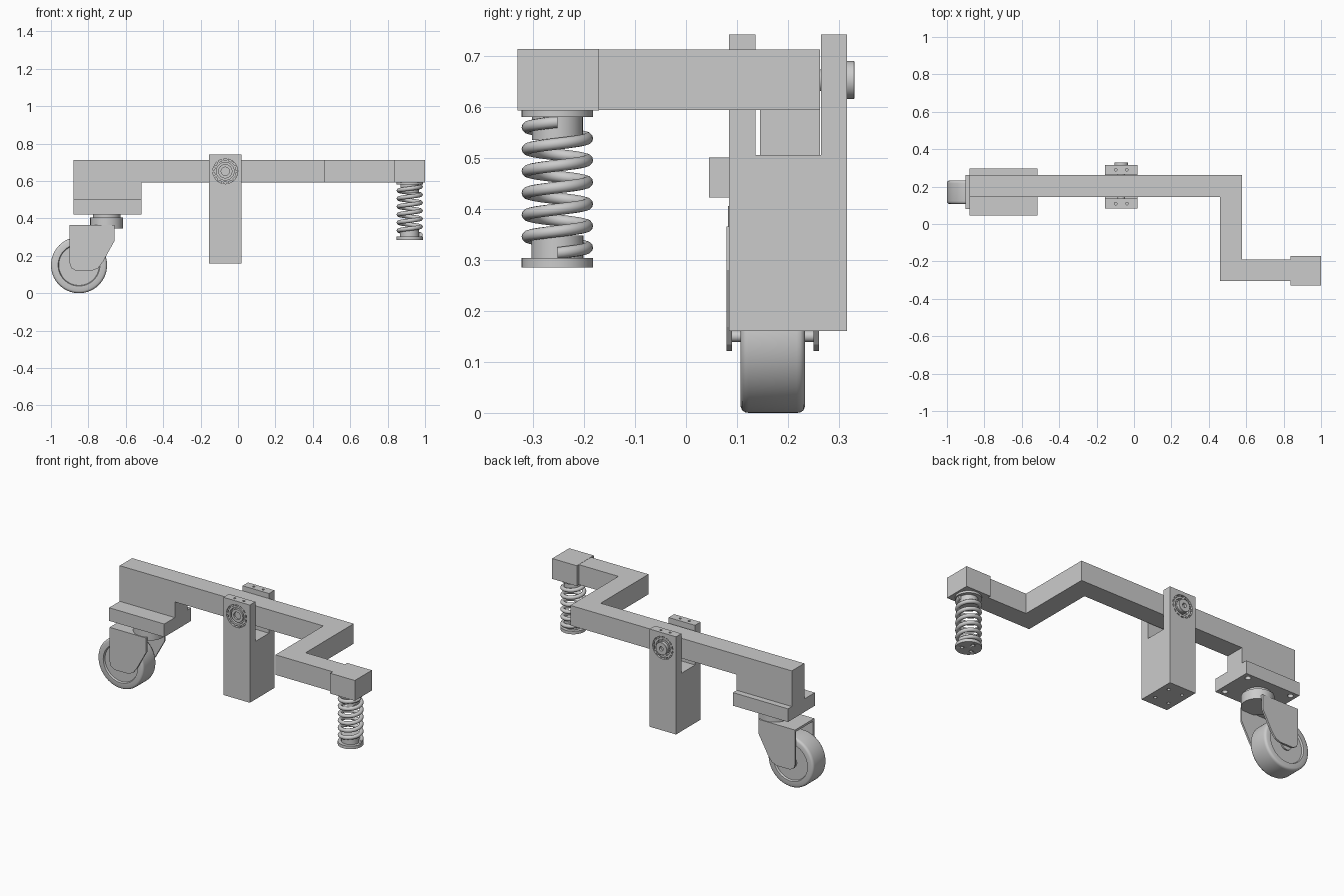
import bpy, bmesh, math
from mathutils import Vector

if "Cube" in bpy.data.objects:
    bpy.data.objects.remove(bpy.data.objects["Cube"])


def place(axis, a, b, h):
    # put a 2D point (a, b) at height h along the axis
    return {'x': Vector((h, a, b)), 'y': Vector((a, h, b)), 'z': Vector((a, b, h))}[axis]


def finish(name, bm, smooth=False):
    bmesh.ops.remove_doubles(bm, verts=bm.verts, dist=1e-6)
    bmesh.ops.recalc_face_normals(bm, faces=bm.faces)
    me = bpy.data.meshes.new(name)
    bm.to_mesh(me)
    bm.free()
    ob = bpy.data.objects.new(name, me)
    bpy.context.collection.objects.link(ob)
    if smooth:
        bpy.ops.object.select_all(action='DESELECT')
        ob.select_set(True)
        bpy.context.view_layer.objects.active = ob
        bpy.ops.object.shade_smooth_by_angle(angle=math.radians(35))
    return ob


def prism(name, pts, axis, lo, hi):
    bm = bmesh.new()
    f = bm.faces.new([bm.verts.new(place(axis, a, b, lo)) for a, b in pts])
    r = bmesh.ops.extrude_face_region(bm, geom=[f])
    verts = [v for v in r['geom'] if isinstance(v, bmesh.types.BMVert)]
    bmesh.ops.translate(bm, verts=verts, vec=place(axis, 0, 0, hi - lo))
    return finish(name, bm)


def box(name, x, y, z):
    return prism(name, [(x[0], y[0]), (x[1], y[0]), (x[1], y[1]), (x[0], y[1])], 'z', *z)


def lathe(name, profile, axis, c, n=40, closed=False):
    # revolve (radius, height) points about an axis through c
    bm = bmesh.new()
    rings = []
    for i in range(n):
        t = 2 * math.pi * i / n
        rings.append([bm.verts.new(place(axis, c[0] + r * math.cos(t), c[1] + r * math.sin(t), h))
                      for r, h in profile])
    m = len(profile)
    for i in range(n):
        p, q = rings[i], rings[(i + 1) % n]
        for j in range(m if closed else m - 1):
            k = (j + 1) % m
            bm.faces.new((p[j], p[k], q[k], q[j]))
    bmesh.ops.dissolve_degenerate(bm, edges=bm.edges, dist=1e-7)
    return finish(name, bm, True)


def cyl(name, r, lo, hi, axis, c, n=40):
    return lathe(name, [(0, lo), (r, lo), (r, hi), (0, hi)], axis, c, n)


def ring(name, r0, r1, lo, hi, axis, c, n=40):
    return lathe(name, [(r0, lo), (r1, lo), (r1, hi), (r0, hi)], axis, c, n, True)


def cut(ob, cutters):
    for k in cutters:
        m = ob.modifiers.new('cut', 'BOOLEAN')
        m.operation, m.solver, m.object = 'DIFFERENCE', 'EXACT', k
        k.hide_render = True
    dg = bpy.context.evaluated_depsgraph_get()
    me = bpy.data.meshes.new_from_object(ob.evaluated_get(dg))
    ob.modifiers.clear()
    ob.data = me
    for k in cutters:
        bpy.data.objects.remove(k)


# cranked arm with end block and riser over the caster
A0, A1 = 0.145, 0.262
prism('arm', [(-0.88, A0), (0.46, A0), (0.46, -0.305), (0.84, -0.305), (0.84, -0.19),
              (0.578, -0.19), (0.578, A1), (-0.88, A1)], 'z', 0.593, 0.712)
box('arm_end_block', (0.838, 1.0), (-0.33, -0.17), (0.592, 0.713))
box('arm_riser', (-0.88, -0.517), (A0, A1), (0.497, 0.593))

# caster mounting plate with four bolt holes underneath
plate = box('caster_plate', (-0.88, -0.517), (0.045, 0.298), (0.422, 0.5))
cut(plate, [cyl('hole', 0.016, 0.40, 0.45, 'z', (x, y), 20)
            for x in (-0.845, -0.555) for y in (0.078, 0.265)])

# forked post: U-profile, bearing recesses, screw holes in both ends
P = (-0.068, 0.652)
post = prism('forked_post', [(0.084, 0.16), (0.315, 0.16), (0.315, 0.741), (0.264, 0.741),
                             (0.264, 0.505), (0.136, 0.505), (0.136, 0.741), (0.084, 0.741)],
             'x', -0.155, 0.019)
holes = [cyl('recess', 0.067, 0.06, 0.106, 'y', P), cyl('recess', 0.067, 0.293, 0.34, 'y', P)]
for dx in (-0.03, 0.03):
    holes += [cyl('hole', 0.007, 0.715, 0.76, 'z', (P[0] + dx, y), 16) for y in (0.109, 0.29)]
    holes += [cyl('hole', 0.009, 0.14, 0.19, 'z', (P[0] + dx * 1.5, y), 16) for y in (0.145, 0.255)]
cut(post, holes)

# bearings in the recesses, with rollers round the rim
for tag, face, s in (('front', 0.084, 1), ('back', 0.315, -1)):
    def span(a, b):
        return sorted((face + s * a, face + s * b))
    ring(tag + '_bearing_outer', 0.047, 0.058, *span(0.003, 0.023), 'y', P)
    ring(tag + '_bearing_inner', 0.022, 0.038, *span(0.004, 0.023), 'y', P)
    for i in range(14):
        t = 2 * math.pi * i / 14
        cyl(tag + '_bearing_roller', 0.006, *span(0.002, 0.023), 'y',
            (P[0] + 0.061 * math.cos(t), P[1] + 0.061 * math.sin(t)), 12)

# pivot shaft with a flanged back end
lathe('pivot_shaft', [(0, 0.098), (0.021, 0.098), (0.021, 0.312), (0.037, 0.312), (0.037, 0.329),
                      (0.036, 0.33), (0.013, 0.33), (0.013, 0.315), (0, 0.315)], 'y', P)

# spring seats
S = (0.918, -0.252)
lathe('spring_top_seat', [(0, 0.593), (0.07, 0.593), (0.07, 0.58), (0.05, 0.58),
                          (0.05, 0.535), (0, 0.535)], 'z', S)
foot = lathe('spring_foot', [(0, 0.285), (0.07, 0.285), (0.07, 0.303), (0.051, 0.303),
                             (0.051, 0.347), (0, 0.347)], 'z', S)
cut(foot, [cyl('hole', 0.009, 0.27, 0.30, 'z',
               (S[0] + 0.035 * math.cos(a), S[1] + 0.035 * math.sin(a)), 16)
           for a in (math.pi / 2, math.pi * 7 / 6, math.pi * 11 / 6)])

# coil spring swept along a helix
W, R, TURNS, STEPS, SIDES = 0.0115, 0.0585, 6, 32, 12
bm = bmesh.new()
loops = []
z0, z1 = 0.313, 0.57
for i in range(TURNS * STEPS + 1):
    t = 2 * math.pi * i / STEPS
    z = z0 + (z1 - z0) * i / (TURNS * STEPS)
    loops.append([])
    for j in range(SIDES):
        u = 2 * math.pi * j / SIDES
        r = R + W * math.cos(u)
        loops[-1].append(bm.verts.new((S[0] + r * math.cos(t), S[1] + r * math.sin(t),
                                       z + W * math.sin(u))))
for p, q in zip(loops, loops[1:]):
    for j in range(SIDES):
        k = (j + 1) % SIDES
        bm.faces.new((p[j], p[k], q[k], q[j]))
bm.faces.new(loops[0])
bm.faces.new(loops[-1])
finish('coil_spring', bm, True)

# caster swivel
lathe('caster_swivel', [(0, 0.345), (0.088, 0.345), (0.088, 0.405), (0.074, 0.405),
                        (0.074, 0.422), (0, 0.422)], 'z', (-0.702, 0.17))

# caster fork: two cheeks and a bridge
cheek = [(-0.90, 0.365), (-0.90, 0.16), (-0.892, 0.135), (-0.868, 0.121), (-0.78, 0.121),
         (-0.748, 0.134), (-0.722, 0.168), (-0.66, 0.28), (-0.66, 0.365)]
prism('fork_cheek_front', cheek, 'y', 0.079, 0.09)
prism('fork_cheek_back', cheek, 'y', 0.25, 0.261)
box('fork_bridge', (-0.90, -0.66), (0.09, 0.25), (0.352, 0.365))

# wheel with rounded tread and recessed hub faces, on an axle
C = (-0.85, 0.15)
half = [(0, 0.060), (0.035, 0.060), (0.035, 0.052), (0.108, 0.052), (0.112, 0.063), (0.138, 0.063),
        (0.145, 0.060), (0.149, 0.054), (0.15, 0.047)]
wheel = [(r, 0.17 + h) for r, h in half] + [(r, 0.17 - h) for r, h in reversed(half)]
lathe('wheel', wheel, 'y', C, 64)
cyl('axle', 0.011, 0.085, 0.255, 'y', C, 20)
